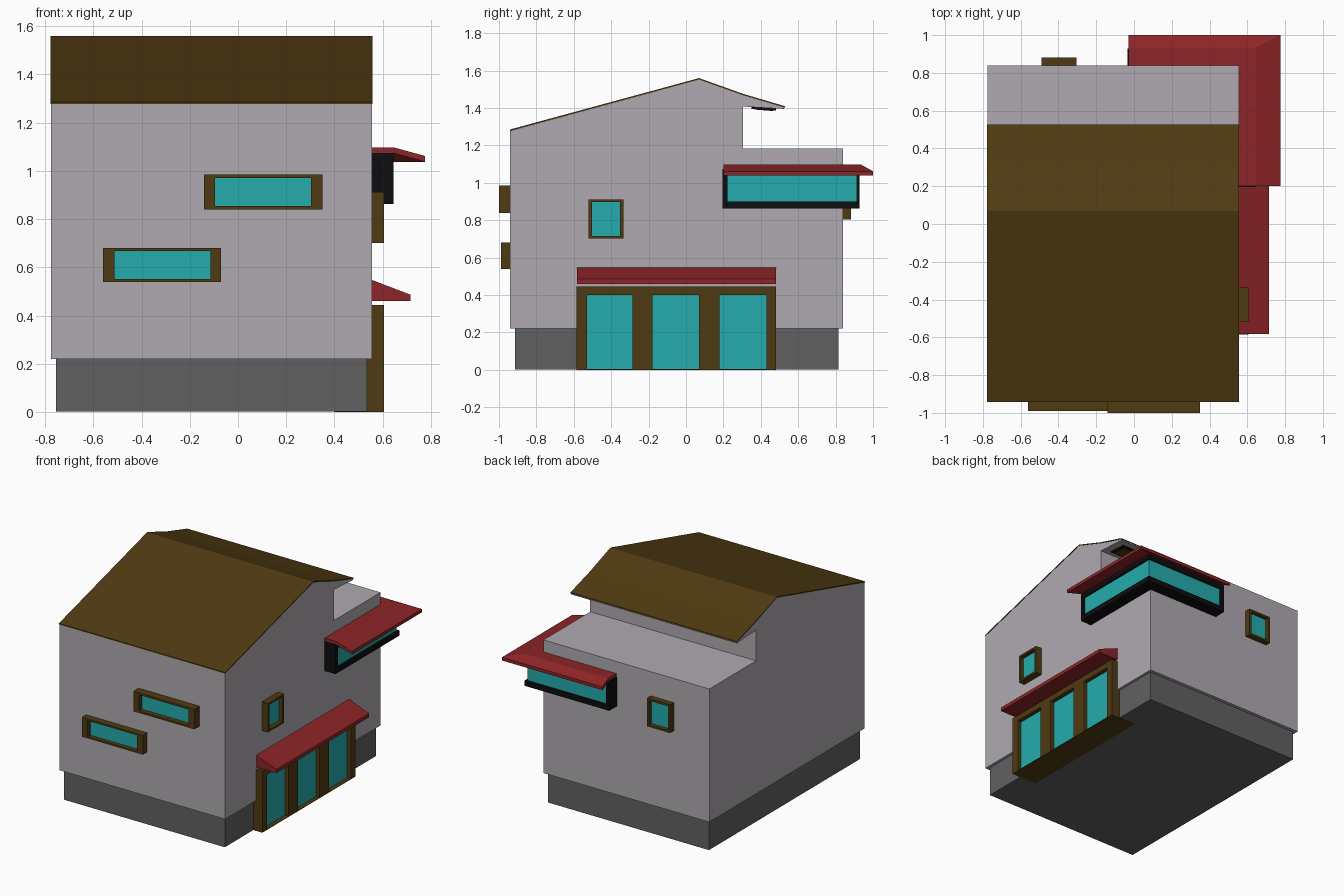
import bpy, bmesh

if "Cube" in bpy.data.objects:
    bpy.data.objects.remove(bpy.data.objects["Cube"])


def material(name, rgb):
    m = bpy.data.materials.new(name)
    m.diffuse_color = (*rgb, 1)
    m.use_nodes = True
    m.node_tree.nodes["Principled BSDF"].inputs["Base Color"].default_value = m.diffuse_color
    return m


WALL = material("pale_plaster", (0.43, 0.40, 0.44))
STONE = material("grey_stone", (0.12, 0.12, 0.12))
WOOD = material("brown_wood", (0.08, 0.043, 0.006))
RED = material("red_awning", (0.27, 0.018, 0.02))
GLASS = material("teal_glass", (0.018, 0.41, 0.42))
BLACK = material("black_frame", (0.004, 0.004, 0.005))


def build(name, verts, faces, mats, mat_ids=None):
    bm = bmesh.new()
    vs = [bm.verts.new(v) for v in verts]
    for i, f in enumerate(faces):
        face = bm.faces.new([vs[k] for k in f])
        face.material_index = mat_ids[i] if mat_ids else 0
    bmesh.ops.recalc_face_normals(bm, faces=bm.faces)
    me = bpy.data.meshes.new(name)
    bm.to_mesh(me)
    bm.free()
    for m in mats:
        me.materials.append(m)
    ob = bpy.data.objects.new(name, me)
    bpy.context.collection.objects.link(ob)
    return ob


def sweep(name, rings, mat):
    """Skin a list of equal closed rings and cap both ends."""
    n = len(rings[0])
    verts = [p for r in rings for p in r]
    faces = [(s * n + i, s * n + (i + 1) % n, (s + 1) * n + (i + 1) % n, (s + 1) * n + i)
             for s in range(len(rings) - 1) for i in range(n)]
    faces += [tuple(range(n)), tuple(range(len(verts) - n, len(verts)))]
    return build(name, verts, faces, [mat])


def box(name, x0, x1, y0, y1, z0, z1, mat):
    ring = [(x0, y0), (x1, y0), (x1, y1), (x0, y1)]
    return sweep(name, [[(x, y, z) for x, y in ring] for z in (z0, z1)], mat)


def extrude_x(name, profile, x0, x1, mat):
    return sweep(name, [[(x, y, z) for y, z in profile] for x in (x0, x1)], mat)


def extrude_y(name, profile, y0, y1, mat):
    return sweep(name, [[(x, y, z) for x, z in profile] for y in (y0, y1)], mat)


def window(name, axis, outer, inner, back, front, pane):
    """Block frame with a recessed glass pane; rects are (u0, u1, z0, z1)."""
    def loop(rect, d):
        u0, u1, z0, z1 = rect
        uz = [(u0, z0), (u1, z0), (u1, z1), (u0, z1)]
        return [(d, u, z) if axis == "x" else (u, d, z) for u, z in uz]
    loops = [loop(outer, back), loop(outer, front), loop(inner, front), loop(inner, pane)]
    verts = [p for l in loops for p in l]
    faces = [(s * 4 + i, s * 4 + (i + 1) % 4, s * 4 + 4 + (i + 1) % 4, s * 4 + 4 + i)
             for s in range(3) for i in range(4)]
    faces += [(0, 1, 2, 3), (12, 13, 14, 15)]
    return build(name, verts, faces, [WOOD, GLASS], [0] * 13 + [1])


def around_corner(name, profile, mat):
    """Sweep a profile of (x, y, z) corner points along the back wall and right wall."""
    return sweep(name, [[(-0.03, y, z) for x, y, z in profile], profile,
                        [(x, 0.2, z) for x, y, z in profile]], mat)


# plinth and walls (with the stepped rear part and the roof overhang)
box("plinth", -0.755, 0.535, -0.915, 0.815, 0.002, 0.23, STONE)
extrude_x("walls", [(-0.94, 0.22), (0.84, 0.22), (0.84, 1.185), (0.305, 1.185), (0.305, 1.408),
                    (0.525, 1.395), (0.525, 1.403), (0.305, 1.468), (0.07, 1.552),
                    (-0.94, 1.277)], -0.775, 0.555, WALL)

# thin roof skin
ridge = [(-0.942, 1.277), (0.07, 1.552), (0.305, 1.468), (0.528, 1.402)]
extrude_x("roof", ridge + [(y, z + 0.008) for y, z in reversed(ridge)], -0.777, 0.557, WOOD)

# panel under the overhang
extrude_x("overhang_trim", [(0.35, 1.41), (0.35, 1.396), (0.48, 1.386), (0.48, 1.41)],
          -0.72, 0.50, BLACK)
extrude_x("overhang_panel", [(0.365, 1.40), (0.365, 1.392), (0.465, 1.384), (0.465, 1.40)],
          -0.70, 0.48, WOOD)

# framed windows
window("front_window_low", "y", (-0.56, -0.07, 0.54, 0.68), (-0.512, -0.115, 0.552, 0.668),
       -0.93, -0.99, -0.96)
window("front_window_high", "y", (-0.14, 0.35, 0.84, 0.985), (-0.095, 0.303, 0.854, 0.971),
       -0.93, -1.0, -0.965)
window("side_window", "x", (-0.52, -0.335, 0.702, 0.912), (-0.503, -0.352, 0.717, 0.897),
       0.54, 0.605, 0.575)
window("back_window", "y", (-0.49, -0.305, 0.805, 1.01), (-0.473, -0.322, 0.82, 0.995),
       0.83, 0.882, 0.855)

# three glazed doors side by side in one frame
splits = [-0.585, -0.232, 0.125, 0.482]
panes = [(-0.53, -0.285), (-0.178, 0.07), (0.18, 0.43)]
for i, (p0, p1) in enumerate(panes):
    window(f"glass_door_{i + 1}", "x", (splits[i], splits[i + 1], 0, 0.445),
           (p0, p1, 0.004, 0.4), 0.40, 0.605, 0.575)

# awning over the doors
extrude_y("door_awning", [(0.54, 0.552), (0.555, 0.548), (0.715, 0.487), (0.715, 0.46),
                          (0.54, 0.46)], -0.582, 0.482, RED)

# corner window: sill, glass band, end panels and hipped awning
around_corner("corner_sill", [(0.545, 0.83, 0.862), (0.645, 0.928, 0.862),
                              (0.645, 0.928, 0.9), (0.545, 0.83, 0.9)], BLACK)
around_corner("corner_header", [(0.545, 0.83, 1.04), (0.645, 0.928, 1.04),
                                (0.645, 0.928, 1.075), (0.545, 0.83, 1.075)], BLACK)
around_corner("corner_glass", [(0.545, 0.83, 0.895), (0.63, 0.914, 0.895),
                               (0.63, 0.914, 1.045), (0.545, 0.83, 1.045)], GLASS)
box("corner_end_side", 0.545, 0.645, 0.196, 0.222, 0.862, 1.075, BLACK)
box("corner_end_back", -0.034, -0.008, 0.83, 0.928, 0.862, 1.075, BLACK)
around_corner("corner_awning", [(0.545, 0.83, 1.098), (0.645, 0.935, 1.098), (0.775, 1.0, 1.062),
                                (0.775, 1.0, 1.038), (0.645, 0.935, 1.074),
                                (0.545, 0.83, 1.074)], RED)
